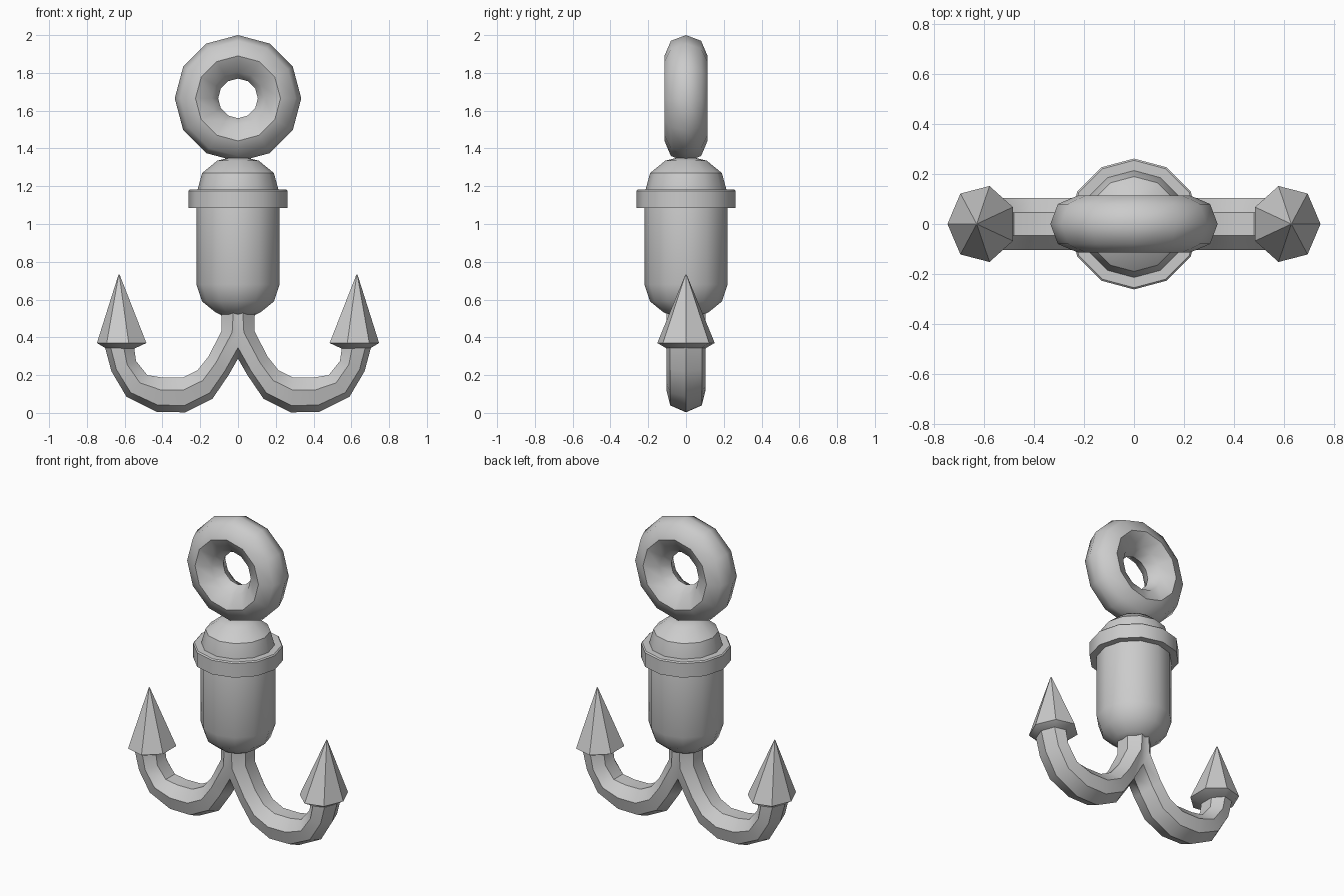
import bpy, bmesh
from math import cos, sin, tau, radians

if "Cube" in bpy.data.objects:
    bpy.data.objects.remove(bpy.data.objects["Cube"])


def make_object(name, rings, closed=False, angle=35, mirror=False):
    """Skin a sequence of equal-length vertex rings into an object."""
    bm = bmesh.new()
    loops = [[bm.verts.new(p) for p in ring] for ring in rings]
    n = len(loops[0])
    pairs = list(zip(loops, loops[1:]))
    if closed:
        pairs.append((loops[-1], loops[0]))
    for a, b in pairs:
        for i in range(n):
            j = (i + 1) % n
            bm.faces.new((a[i], a[j], b[j], b[i]))
    if not closed:
        bm.faces.new(loops[0])
        bm.faces.new(loops[-1])
    bmesh.ops.remove_doubles(bm, verts=bm.verts, dist=0.0005)
    bmesh.ops.recalc_face_normals(bm, faces=bm.faces)
    mesh = bpy.data.meshes.new(name)
    bm.to_mesh(mesh)
    bm.free()
    ob = bpy.data.objects.new(name, mesh)
    bpy.context.collection.objects.link(ob)
    bpy.ops.object.select_all(action='DESELECT')
    ob.select_set(True)
    bpy.context.view_layer.objects.active = ob
    bpy.ops.object.shade_smooth_by_angle(angle=radians(angle))
    if mirror:
        m = ob.modifiers.new("mirror", 'MIRROR')
        m.use_axis[0] = True
        m.use_bisect_axis[0] = True
    return ob


def lathe(profile, n=12):
    """Rings of (radius, z) around the z axis."""
    return [[(r * cos(tau * i / n), r * sin(tau * i / n), z) for i in range(n)]
            for r, z in profile]


def hook_ring(outer, inner, width):
    """Seven-sided section with one corner on the outer side of the bend."""
    ring = []
    for i in range(7):
        a = tau * i / 7
        t = (1 - cos(a)) / 1.901
        ring.append((outer[0] + (inner[0] - outer[0]) * t, width * sin(a),
                     outer[1] + (inner[1] - outer[1]) * t))
    return ring


# Body: capsule with flattened ends
make_object("body", lathe([(0.085, 0.515), (0.12, 0.533), (0.19, 0.59), (0.22, 0.68),
                           (0.22, 1.16), (0.19, 1.27), (0.11, 1.335), (0.05, 1.35)]))

# Collar band
make_object("collar", lathe([(0.22, 1.085), (0.262, 1.085), (0.262, 1.175),
                             (0.255, 1.182), (0.21, 1.182)]))

# Eye ring on top
half = [(0.305, 0.08), (0.225, 0.114), (0.14, 0.07)]
section = [(0.335, 0)] + half + [(0.105, 0)] + [(r, -y) for r, y in reversed(half)]
eye = make_object("eye_ring", lathe(section), closed=True, angle=49)
eye.rotation_euler.x = radians(90)
eye.location.z = 1.665

# Curved hook arms and shared neck
path = [((-0.087, 0.54), (0.087, 0.54)), ((-0.07, 0.41), (0.087, 0.435)),
        ((0.05, 0.20), (0.155, 0.30)), ((0.135, 0.075), (0.215, 0.225)),
        ((0.28, 0.003), (0.29, 0.188)), ((0.43, 0.005), (0.40, 0.187)),
        ((0.59, 0.085), (0.48, 0.20)), ((0.67, 0.22), (0.54, 0.275)),
        ((0.705, 0.35), (0.55, 0.345))]
make_object("hook_arms", [hook_ring(o, i, 0.107) for o, i in path], mirror=True)

# Pointed hook tips
tip = [((0.705, 0.345), (0.55, 0.34), 0.107), ((0.747, 0.37), (0.485, 0.37), 0.156),
       ((0.63, 0.73), (0.63, 0.73), 0)]
rings = [hook_ring(*t) for t in tip[:2]] + [[(0.63 + 0.002 * (x - 0.616), 0.002 * y, 0.733)
                                            for x, y, z in hook_ring(*tip[1])]]
make_object("hook_tips", [[(x, y, z) for x, y, z in r] for r in rings[:2]] +
            [[(0.63 + (x - 0.63) * 0.02, y * 0.02, 0.733) for x, y, z in rings[1]]],
            mirror=True)
